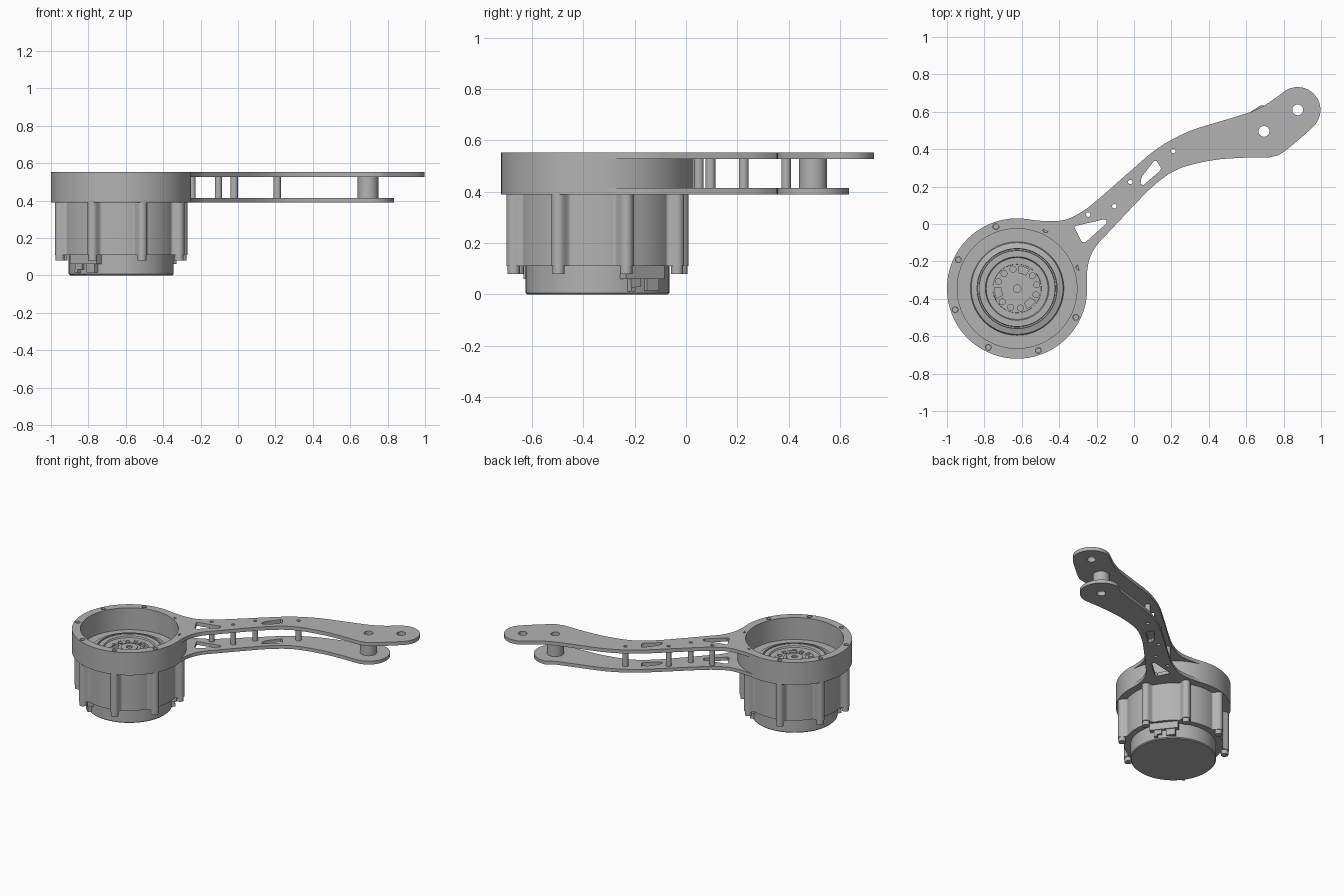
import bpy, bmesh
from math import sin, cos, pi, radians, sqrt, degrees
from mathutils import Vector, Matrix

if "Cube" in bpy.data.objects:
    bpy.data.objects.remove(bpy.data.objects["Cube"], do_unlink=True)

metal = bpy.data.materials.new("plain grey metal")
metal.use_nodes = True
grey = (0.45, 0.45, 0.45, 1)
metal.diffuse_color = grey
metal.node_tree.nodes["Principled BSDF"].inputs["Base Color"].default_value = grey

HUB = Vector((-0.625, -0.345))
BOLTS = [radians(18.9 + 45 * k) for k in range(8)]
BOLT_RADIUS = 0.35


def polar(angle, radius, centre=HUB):
    return (centre[0] + radius * cos(angle), centre[1] + radius * sin(angle))


def circle(centre, radius, steps=24):
    return [polar(2 * pi * i / steps, radius, centre) for i in range(steps)]


def arc(centre, radius, start, end, steps=12):
    return [polar(radians(start + (end - start) * i / steps), radius, centre)
            for i in range(steps + 1)]


def smooth_path(points, steps=5):
    """Catmull-Rom interpolation through an open list of points."""
    pts = [Vector(p) for p in points]
    pts = [2 * pts[0] - pts[1]] + pts + [2 * pts[-1] - pts[-2]]
    out = []
    for a, b, c, d in zip(pts, pts[1:], pts[2:], pts[3:]):
        for i in range(steps):
            t = i / steps
            out.append(0.5 * (2 * b + (c - a) * t + (2 * a - 5 * b + 4 * c - d) * t * t
                              + (3 * b - a - 3 * c + d) * t ** 3))
    return out + [pts[-2]]


def finish(obj, angle=30):
    obj.data.materials.clear()
    obj.data.materials.append(metal)
    bpy.ops.object.select_all(action='DESELECT')
    obj.select_set(True)
    bpy.context.view_layer.objects.active = obj
    bpy.ops.object.shade_smooth_by_angle(angle=radians(angle))
    return obj


def plate(name, loops, low, high):
    """Extrude an outline; the further loops become holes."""
    curve = bpy.data.curves.new(name, 'CURVE')
    curve.dimensions = '2D'
    curve.fill_mode = 'BOTH'
    curve.extrude = (high - low) / 2
    for loop in loops:
        spline = curve.splines.new('POLY')
        spline.points.add(len(loop) - 1)
        for point, p in zip(spline.points, loop):
            point.co = (p[0], p[1], 0, 1)
        spline.use_cyclic_u = True
    temp = bpy.data.objects.new(name + "_outline", curve)
    bpy.context.collection.objects.link(temp)
    graph = bpy.context.evaluated_depsgraph_get()
    mesh = bpy.data.meshes.new_from_object(temp.evaluated_get(graph))
    bpy.data.objects.remove(temp, do_unlink=True)
    mesh.name = name
    mesh.transform(Matrix.Translation((0, 0, (low + high) / 2)))
    bm = bmesh.new()
    bm.from_mesh(mesh)
    bmesh.ops.remove_doubles(bm, verts=bm.verts, dist=0.00001)
    bmesh.ops.recalc_face_normals(bm, faces=bm.faces)
    bm.to_mesh(mesh)
    bm.free()
    obj = bpy.data.objects.new(name, mesh)
    bpy.context.collection.objects.link(obj)
    return finish(obj)


def lathe(name, profile, centre=HUB, steps=96):
    """Spin a radius/height profile around a vertical axis."""
    bm = bmesh.new()
    verts = [bm.verts.new((r, 0, z)) for r, z in profile]
    edges = [bm.edges.new(pair) for pair in zip(verts, verts[1:])]
    bmesh.ops.spin(bm, geom=verts + edges, axis=(0, 0, 1), cent=(0, 0, 0),
                   angle=2 * pi, steps=steps, use_duplicate=False)
    bmesh.ops.remove_doubles(bm, verts=bm.verts, dist=0.0001)
    bmesh.ops.recalc_face_normals(bm, faces=bm.faces)
    bmesh.ops.translate(bm, verts=bm.verts, vec=(centre[0], centre[1], 0))
    mesh = bpy.data.meshes.new(name)
    bm.to_mesh(mesh)
    bm.free()
    obj = bpy.data.objects.new(name, mesh)
    bpy.context.collection.objects.link(obj)
    return finish(obj)


def rod(name, centre, radius, low, high):
    return lathe(name, [(0, low), (radius, low), (radius, high), (0, high)], centre, 24)


def block(name, angle, radius, offset, size, low, high):
    """Box turned to face outwards from the motor axis."""
    depth, width = size
    out = Vector((cos(angle), sin(angle)))
    side = Vector((-sin(angle), cos(angle)))
    mid = HUB + out * radius + side * offset
    corners = [mid + out * depth * i / 2 + side * width * j / 2
               for i, j in ((-1, -1), (1, -1), (1, 1), (-1, 1))]
    return plate(name, [corners], low, high)


# Motor housing with bolt lugs blended into its wall
def housing_radius(angle, wall=0.322, lug=0.028, reach=0.345):
    d = min(abs((angle - b + pi) % (2 * pi) - pi) for b in BOLTS)
    limit = lug / reach
    if d < limit:
        return reach * cos(d) + sqrt(max(0, lug ** 2 - (reach * sin(d)) ** 2))
    t = min(1, (d - limit) / 0.05)
    return wall + (reach - wall) * (1 - t) ** 2


angles = [2 * pi * i / 480 for i in range(480)]
plate("motor_housing", [[polar(a, housing_radius(a)) for a in angles]], 0.11, 0.39)
lathe("motor_base", [(0, 0), (0.274, 0), (0.28, 0.006), (0.28, 0.112), (0, 0.112)])

# Mounting ring with bolt holes, and the bolts running through it
holes = [circle(polar(b, BOLT_RADIUS), 0.016, 16) for b in BOLTS]
plate("mounting_ring", [circle(HUB, 0.375, 128), circle(HUB, 0.32, 128)] + holes,
      0.39, 0.553)
for i, b in enumerate(BOLTS):
    rod(f"bolt_head_{i}", polar(b, 0.345), 0.024, 0.08, 0.11)
    rod(f"bolt_shaft_{i}", polar(b, BOLT_RADIUS), 0.0145, 0.385, 0.535)

# Stepped rotor face inside the ring
lathe("rotor_face", [(0.321, 0.395), (0.25, 0.395), (0.245, 0.41), (0.214, 0.42),
                     (0.212, 0.4), (0.205, 0.4), (0.203, 0.42), (0.17, 0.42),
                     (0.165, 0.41), (0.13, 0.41), (0.128, 0.393), (0, 0.393)])
hub_holes = [circle(polar(radians(11 + 120 * k + 29 * j), 0.106), 0.016, 16)
             for k in range(3) for j in (-1, 0, 1)]
windows = []
for k in range(3):
    mid = 71 + 120 * k
    windows.append(arc(HUB, 0.12, mid - 14, mid + 14) + arc(HUB, 0.085, mid + 14, mid - 14))
plate("rotor_hub", [circle(HUB, 0.129, 64)] + hub_holes + windows, 0.392, 0.41)
lathe("hub_boss", [(0.075, 0.41), (0.075, 0.416), (0.055, 0.416), (0.055, 0.422),
                   (0.02, 0.422), (0.02, 0.4), (0, 0.4)], steps=48)

# Cable connectors under the housing
for side, degree in (("left", 38), ("right", 228)):
    a = radians(degree)
    block(f"connector_shell_{side}", a, 0.272, 0, (0.06, 0.19), 0.06, 0.11)
    block(f"connector_plug_{side}", a, 0.275, 0.045, (0.04, 0.06), 0.015, 0.06)
    block(f"connector_socket_{side}", a, 0.275, -0.04, (0.04, 0.05), 0.03, 0.06)
    block(f"connector_foot_{side}", a, 0.28, -0.055, (0.04, 0.02), 0.012, 0.03)

# Arm plates: shared edges and cutouts, different rounded ends
SPACER, TIP = (0.695, 0.495), (0.875, 0.61)
upper_edge = [(-0.6, 0.028), (-0.53, 0.02), (-0.44, 0.015), (-0.36, 0.025), (-0.28, 0.065),
              (-0.2, 0.125), (0, 0.3), (0.1, 0.385), (0.2, 0.45), (0.32, 0.505),
              (0.5, 0.56), (0.62, 0.597)]
lower_edge = [(0.6, 0.355), (0.45, 0.345), (0.3, 0.315), (0.2, 0.275), (0.1, 0.2),
              (0, 0.1), (-0.15, -0.06), (-0.2, -0.115), (-0.235, -0.18),
              (-0.25, -0.25), (-0.252, -0.33)]
root = arc(HUB, 0.345, 2, 86, 24)
top_end = smooth_path([(0.62, 0.597), (0.7, 0.635), (0.8, 0.705)])[1:-1] \
    + arc(TIP, 0.122, 122, -45, 24) + smooth_path([(0.95, 0.51), (0.8, 0.385), (0.74, 0.36),
                                                   (0.7, 0.355), (0.6, 0.355)])[1:-1]
low_end = arc(SPACER, 0.14, 98, -90, 28)
big_window = [(-0.32, -0.015), (-0.31, -0.01), (-0.16, 0.025), (-0.148, 0.02),
              (-0.148, 0.002), (-0.26, -0.098), (-0.28, -0.095)]
small_window = [(0.035, 0.215), (0.04, 0.25), (0.105, 0.335), (0.12, 0.338),
                (0.145, 0.3), (0.14, 0.285), (0.05, 0.208)]
standoffs = [(-0.245, 0.05), (-0.105, 0.095), (-0.02, 0.225), (0.21, 0.39)]
cutouts = [big_window, small_window, circle(SPACER, 0.029)] \
    + [circle(p, 0.012, 16) for p in standoffs]


def arm(name, end, extra, low, high):
    outline = smooth_path(upper_edge) + end + smooth_path(lower_edge) + root
    plate(name, [outline] + cutouts + extra, low, high)


arm("upper_arm_plate", top_end, [circle(TIP, 0.029)], 0.527, 0.553)
arm("lower_arm_plate", low_end, [], 0.39, 0.414)

# Hollow standoffs and the large spacer between the plates
for i, p in enumerate(standoffs):
    plate(f"standoff_{i}", [circle(p, 0.019), circle(p, 0.012, 16)], 0.414, 0.527)
plate("end_spacer", [circle(SPACER, 0.055, 48), circle(SPACER, 0.029)], 0.414, 0.527)
